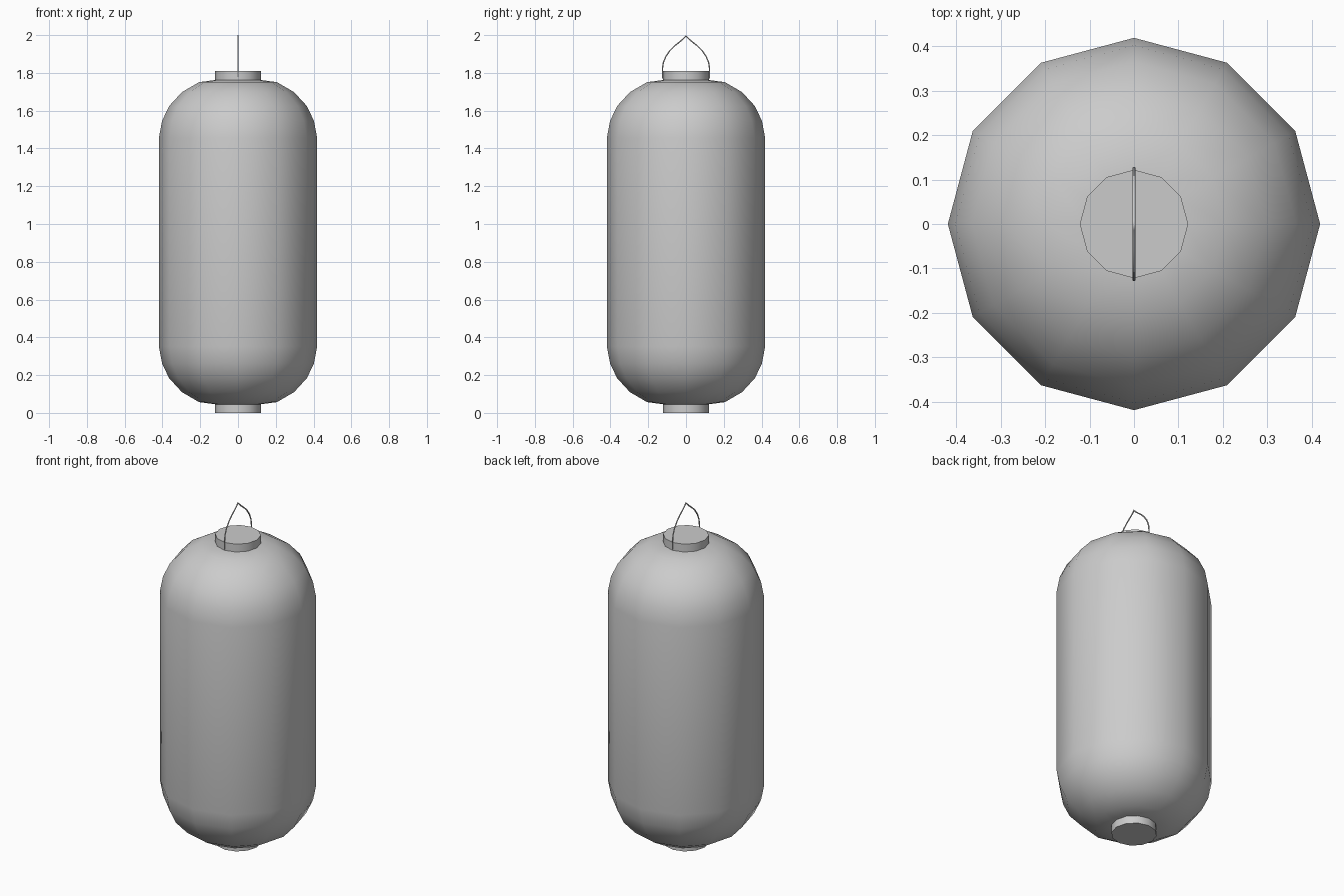
import bpy, bmesh, math
from mathutils import Vector

if "Cube" in bpy.data.objects:
    bpy.data.objects.remove(bpy.data.objects["Cube"])

SIDES = 12


def finish(name, bm, angle):
    bmesh.ops.recalc_face_normals(bm, faces=bm.faces)
    me = bpy.data.meshes.new(name)
    bm.to_mesh(me)
    bm.free()
    ob = bpy.data.objects.new(name, me)
    bpy.context.collection.objects.link(ob)
    bpy.ops.object.select_all(action='DESELECT')
    ob.select_set(True)
    bpy.context.view_layer.objects.active = ob
    bpy.ops.object.shade_smooth_by_angle(angle=math.radians(angle))
    return ob


def skin(bm, rings, closed_ends=True):
    rings = [[bm.verts.new(p) for p in r] for r in rings]
    n = len(rings[0])
    for a, b in zip(rings, rings[1:]):
        for i in range(n):
            j = (i + 1) % n
            bm.faces.new((a[i], a[j], b[j], b[i]))
    if closed_ends:
        bm.faces.new(rings[0][::-1])
        bm.faces.new(rings[-1])


def lathe(name, profile, angle):
    bm = bmesh.new()
    skin(bm, [[(r * math.cos(i * math.tau / SIDES), r * math.sin(i * math.tau / SIDES), z)
               for i in range(SIDES)] for r, z in profile])
    return finish(name, bm, angle)


# Paper shade: half profile mirrored about mid height
MID = 0.904
lower = [(0.115, 0.045), (0.206, 0.057), (0.297, 0.11), (0.365, 0.184),
         (0.402, 0.262), (0.419, 0.352)]
upper = [(r, 2 * MID - z) for r, z in reversed(lower)]
lathe("lantern_shade", lower + upper, 50)

# End caps
lathe("bottom_cap", [(0.122, 0.0), (0.122, 0.045)], 40)
lathe("top_cap", [(0.122, 1.763), (0.122, 1.809)], 40)

# Wire handle: arc in the YZ plane rising to a point
half = [(0.125, 1.77), (0.125, 1.82), (0.120, 1.855), (0.106, 1.888), (0.085, 1.918),
        (0.058, 1.945), (0.030, 1.967), (0.012, 1.983), (0.0, 1.996)]
path = [Vector((0, -y, z)) for y, z in half] + [Vector((0, y, z)) for y, z in half[-2::-1]]
bm = bmesh.new()
rings = []
for i, p in enumerate(path):
    t = (path[min(i + 1, len(path) - 1)] - path[max(i - 1, 0)]).normalized()
    side = Vector((1, 0, 0))
    up = t.cross(side)
    rings.append([p + 0.0038 * (math.cos(a) * side + math.sin(a) * up)
                  for a in (k * math.tau / 6 for k in range(6))])
skin(bm, rings)
finish("wire_handle", bm, 65)
